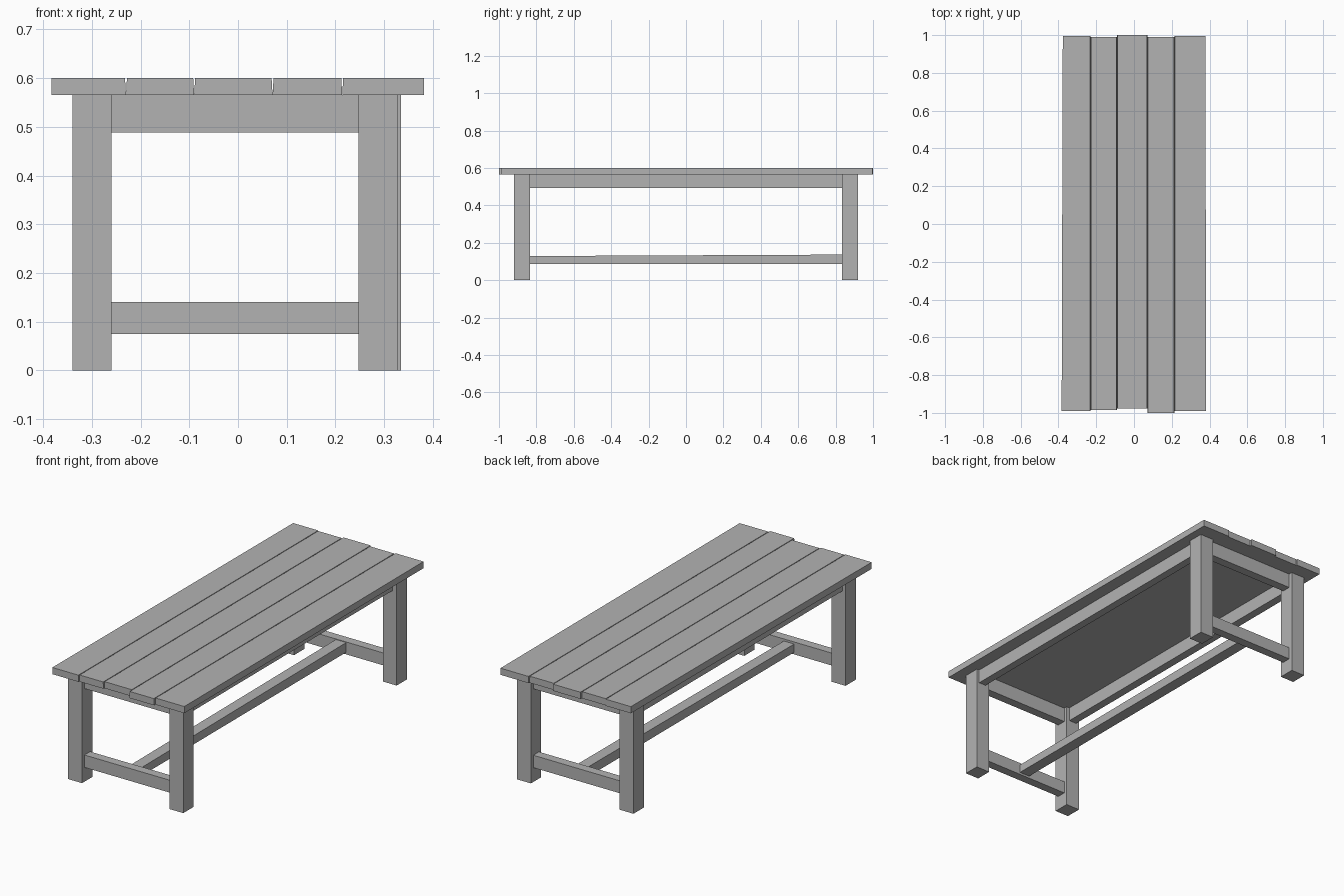
import bpy
import bmesh

cube = bpy.data.objects.get("Cube")
if cube:
    bpy.data.objects.remove(cube, do_unlink=True)

# Single plain grey finish
grey = bpy.data.materials.new("plain_grey")
grey.use_nodes = True
colour = (0.45, 0.45, 0.45, 1)
grey.diffuse_color = colour
grey.node_tree.nodes["Principled BSDF"].inputs["Base Color"].default_value = colour


def board(name, x, y, z, adjust=None):
    """Box spanning the (low, high) ranges; adjust nudges its corners."""
    bm = bmesh.new()
    bmesh.ops.create_cube(bm, size=1)
    for v in bm.verts:
        side = [0 if c < 0 else 1 for c in v.co]
        v.co = (x[side[0]], y[side[1]], z[side[2]])
        if adjust:
            adjust(v, side)
    mesh = bpy.data.meshes.new(name)
    bm.to_mesh(mesh)
    bm.free()
    mesh.materials.append(grey)
    obj = bpy.data.objects.new(name, mesh)
    bpy.context.collection.objects.link(obj)
    return obj


TOP, UNDER = 0.6, 0.565
LEG_IN, LEG_OUT = 0.835, 0.92

# Tabletop planks: joints touch underneath and open slightly at the top
joints = [-0.383, -0.23, -0.09, 0.071, 0.214, 0.382]
fronts = [-0.99, -0.985, -0.978, -1.0, -0.99]
backs = [0.995, 0.99, 1.0, 0.99, 0.996]
last = len(fronts) - 1
for i in range(last + 1):
    def taper(v, side, i=i):
        outer = (i == 0 and side[0] == 0) or (i == last and side[0] == 1)
        if outer:
            if side[1]:
                v.co.x += 0.006 if i == 0 else -0.004
        elif side[2]:
            v.co.x += -0.002 if side[0] else 0.002
    board(f"top_plank_{i + 1}", joints[i:i + 2], (fronts[i], backs[i]), (UNDER, TOP), taper)

# Legs, end aprons and end stretchers, for each end of the table
for end, s, shift in (("front", -1, 0.0), ("back", 1, 0.008)):
    leg_y = sorted((s * LEG_IN, s * LEG_OUT))
    rail_y = sorted((s * (LEG_IN + 0.018), s * (LEG_OUT - 0.02)))
    board(f"{end}_right_leg", (-0.34, -0.26), leg_y, (0, UNDER))
    board(f"{end}_left_leg", (0.247 + shift, 0.327 + shift), leg_y, (0, UNDER))
    span = (-0.27, 0.26 + shift)
    board(f"{end}_apron", span, rail_y, (0.488, UNDER))
    board(f"{end}_stretcher", span, rail_y, (0.075, 0.14))

# Long side aprons, centred on the legs
for name, x in (("right_apron", (-0.322, -0.278)), ("left_apron", (0.27, 0.312))):
    board(name, x, (-LEG_IN - 0.01, LEG_IN + 0.01), (0.492, UNDER))


# Long centre stretcher, a little thicker toward the back
def swell(v, side):
    if side[1] and side[2]:
        v.co.z += 0.008


board("centre_stretcher", (-0.03, 0.03), (-0.86, 0.86), (0.086, 0.129), swell)
